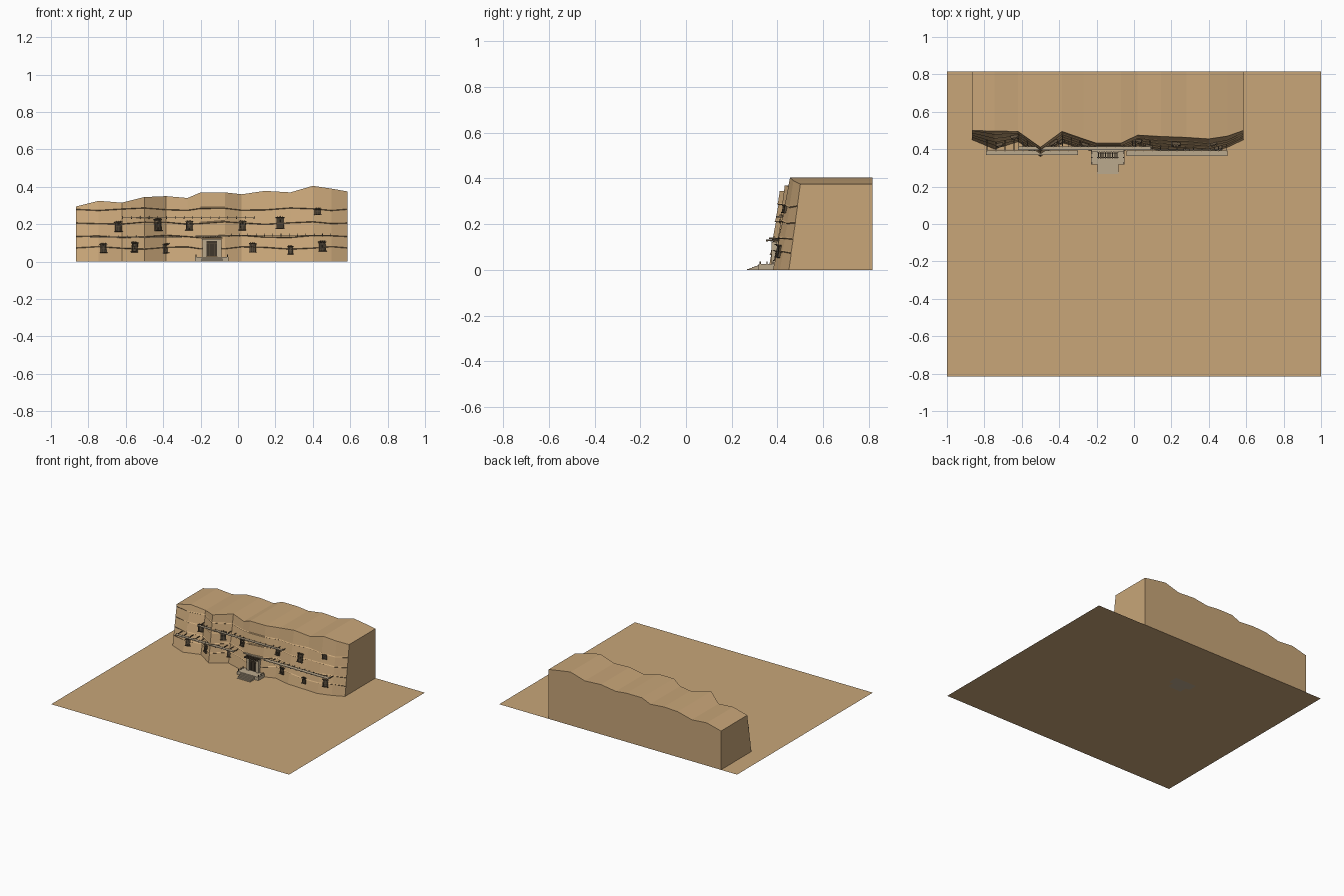
import bpy
import bmesh
import math
from mathutils import Matrix, Vector

cube = bpy.data.objects.get("Cube")
if cube:
    bpy.data.objects.remove(cube, do_unlink=True)


def material(name, rgb):
    m = bpy.data.materials.new(name)
    m.use_nodes = True
    m.diffuse_color = (*rgb, 1)
    m.node_tree.nodes["Principled BSDF"].inputs["Base Color"].default_value = (*rgb, 1)
    return m


SAND = material("sandstone", (0.58, 0.38, 0.19))
STONE = material("pale stone", (0.50, 0.40, 0.27))
WOOD = material("dark wood", (0.12, 0.085, 0.05))
SHADE = material("dark opening", (0.05, 0.038, 0.025))


def finish(name, bm, mat):
    mesh = bpy.data.meshes.new(name)
    bmesh.ops.recalc_face_normals(bm, faces=bm.faces)
    bm.to_mesh(mesh)
    bm.free()
    mesh.materials.append(mat)
    obj = bpy.data.objects.new(name, mesh)
    bpy.context.collection.objects.link(obj)
    return obj


def boxes(name, mat, items, frame=Matrix()):
    """One object from (centre, size) boxes, placed by a frame matrix."""
    bm = bmesh.new()
    for centre, size in items:
        m = frame @ Matrix.Translation(centre) @ Matrix.Diagonal((*size, 1))
        bmesh.ops.create_cube(bm, size=1, matrix=m)
    return finish(name, bm, mat)


# Cliff folds: x, foot y, brow y, brow height
FOLDS = [
    (-.865, .45, .50, .295), (-.745, .40, .497, .325), (-.62, .44, .495, .315),
    (-.50, .36, .41, .345), (-.385, .435, .495, .35), (-.27, .40, .455, .34),
    (-.20, .385, .432, .37), (-.07, .385, .432, .37), (.02, .42, .475, .36),
    (.145, .39, .468, .378), (.28, .385, .463, .37), (.40, .38, .455, .405),
    (.50, .41, .47, .39), (.585, .45, .50, .375)]
BACK = .815
LEDGES = (.077, .138, .21, .284)


def fold(x):
    """Interpolated foot y, brow y and height, with the slope of the foot."""
    for a, b in zip(FOLDS, FOLDS[1:]):
        if a[0] <= x <= b[0]:
            t = (x - a[0]) / (b[0] - a[0])
            vals = [p + (q - p) * t for p, q in zip(a[1:], b[1:])]
            return vals, (b[1] - a[1]) / (b[0] - a[0])


def face_y(x, z):
    (foot, brow, top), _ = fold(x)
    return foot + (brow - foot) * min(z / top, 1)


# Ground
bm = bmesh.new()
bmesh.ops.create_grid(bm, x_segments=1, y_segments=1, size=1,
                      matrix=Matrix.Diagonal((1, BACK, 1, 1)))
finish("ground", bm, SAND)

# Cliff: folded front with slightly overhanging strata, extruded brow, flat back
bm = bmesh.new()
columns = []
for i, (x, foot, brow, top) in enumerate(FOLDS):
    end = i in (0, len(FOLDS) - 1)
    pts = [(foot, 0)]
    for k, z in enumerate(LEDGES):
        z = min(z + (0 if end else .007 * math.sin(i * 1.7 + k)), top - .012)
        y = foot + (brow - foot) * z / top
        lip = 0 if end else .005
        pts += [(y + lip * .4, z - .006), (y - lip, z - .002), (y, z + .003)]
    pts += [(brow, top), (BACK, top), (BACK, 0)]
    columns.append([bm.verts.new((x, y, z)) for y, z in pts])
for a, b in zip(columns, columns[1:]):
    for j in range(len(a) - 1):
        bm.faces.new((a[j], b[j], b[j + 1], a[j + 1]))
bm.faces.new(columns[0])
bm.faces.new(columns[-1])
finish("cliff", bm, SAND)

# Windows: opening, frame with lattice, projecting lintel beams
WINDOWS = [
    (-.72, .07, .028, .045), (-.55, .075, .03, .048), (-.385, .068, .028, .045),
    (.08, .072, .028, .045), (.28, .06, .022, .04), (.45, .08, .032, .05),
    (-.64, .185, .032, .05), (-.43, .195, .036, .06), (-.26, .19, .03, .045),
    (.025, .19, .028, .045), (.225, .205, .036, .06), (.425, .265, .028, .03)]
for n, (x, z, w, h) in enumerate(WINDOWS, 1):
    _, slope = fold(x)
    frame = (Matrix.Translation((x, face_y(x, z), z))
             @ Matrix.Rotation(math.atan(slope), 4, 'Z')
             @ Matrix.Rotation(-.16, 4, 'X'))
    boxes(f"window_opening_{n}", SHADE, [((0, 0, 0), (w, .008, h))], frame)
    bars = [((s * w / 2, -.003, 0), (.004, .012, h)) for s in (-1, 1)]
    bars += [((0, -.005, s * h / 2), (w + .01, .016, .004)) for s in (-1, 1)]
    bars += [((0, -.004, 0), (.002, .004, h)), ((0, -.004, 0), (w, .004, .002))]
    bars += [((s * w / 3, -.010, h / 2 + .003), (.003, .026, .003)) for s in (-1, 0, 1)]
    boxes(f"window_frame_{n}", WOOD, bars, frame)

# Long walkways with carrying beams and short posts
WALKS = [("upper", -.62, .09, .395, .415, .235), ("left", -.79, -.30, .37, .392, .131),
         ("right", -.04, .50, .364, .392, .141)]
for name, x0, x1, y0, y1, z in WALKS:
    boxes(f"{name}_walkway", STONE,
          [(((x0 + x1) / 2, (y0 + y1) / 2, z), (x1 - x0, y1 - y0, .004))])
    beams = []
    count = int((x1 - x0) / .045)
    for i in range(count + 1):
        x = x0 + .004 + (x1 - x0 - .008) * i / count
        reach = max(face_y(x, z), y1)
        beams.append(((x, (y0 + reach) / 2, z - .004), (.004, reach - y0, .004)))
        beams.append(((x, y1 - .004, z + .005), (.003, .003, .007)))
    boxes(f"{name}_walkway_beams", WOOD, beams)

# Entrance: portal, doorway and slatted canopy
DX = -.14
boxes("doorway", SHADE, [((DX, .386, .07), (.056, .016, .085))])
portal = [((DX + s * .040, .386, .07), (.022, .026, .092)) for s in (-1, 1)]
portal.append(((DX, .386, .116), (.104, .026, .012)))
boxes("door_surround", STONE, portal)
boxes("door_leaves", WOOD, [((DX + s * .012, .376, .062), (.003, .006, .066)) for s in (-1, 1)]
      + [((DX, .376, .095), (.056, .006, .004))])
slats = [((DX - .05 + i * .0125, .370, .130), (.006, .040, .006)) for i in range(9)]
slats += [((DX, y, .125), (.115, .005, .005)) for y in (.355, .385)]
boxes("canopy_slats", WOOD, slats)
boxes("canopy_shelf", STONE, [((DX, .392, .136), (.175, .014, .005))])

# Terrace and stairs
boxes("terrace", STONE, [((DX, .355, .0125), (.178, .075, .025))])
steps = []
for i in range(5):
    y0, h = .266 + i * .0115, .004 + i * .0045
    steps.append(((DX, (y0 + .325) / 2, h / 2), (.112, .325 - y0, h)))
boxes("stairs", STONE, steps)
boxes("terrace_posts", WOOD, [((DX + sx * .084, y, .031), (.005, .005, .014))
                              for sx in (-1, 1) for y in (.325, .355, .38)])
